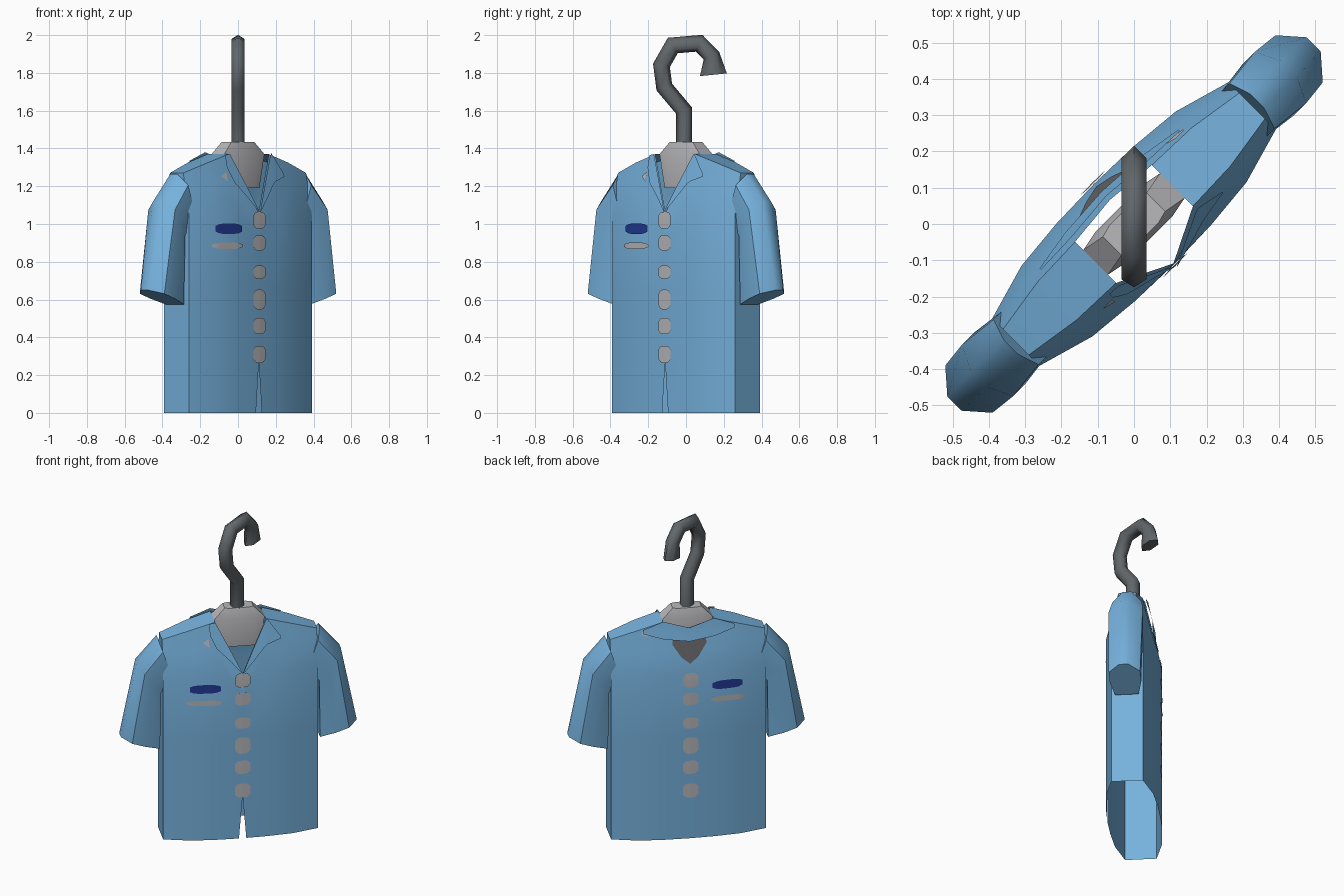
import bpy, bmesh, math
from mathutils import Vector

cube = bpy.data.objects.get("Cube")
if cube:
    bpy.data.objects.remove(cube, do_unlink=True)

TURN = math.radians(45)   # the shirt hangs at an angle to the hook


def material(name, rgb):
    m = bpy.data.materials.new(name)
    m.use_nodes = True
    m.diffuse_color = (*rgb, 1)
    m.node_tree.nodes["Principled BSDF"].inputs["Base Color"].default_value = (*rgb, 1)
    return m


CLOTH = material("shirt_blue", (0.18, 0.44, 0.72))
METAL = material("dark_metal", (0.12, 0.135, 0.145))
PALE = material("pale_grey", (0.48, 0.48, 0.5))
NAVY = material("badge_navy", (0.016, 0.042, 0.3))
SHADE = material("label_grey", (0.13, 0.13, 0.14))


def finish(bm, name, mat, turn=TURN, mirror=False, recalc=True, angle=40):
    bmesh.ops.remove_doubles(bm, verts=bm.verts, dist=0.0005)
    if recalc:
        bmesh.ops.recalc_face_normals(bm, faces=bm.faces)
    me = bpy.data.meshes.new(name)
    bm.to_mesh(me)
    bm.free()
    me.materials.append(mat)
    ob = bpy.data.objects.new(name, me)
    bpy.context.collection.objects.link(ob)
    ob.rotation_euler.z = turn
    if mirror:
        ob.modifiers.new("mirror", "MIRROR").merge_threshold = 0.002
    bpy.ops.object.select_all(action="DESELECT")
    ob.select_set(True)
    bpy.context.view_layer.objects.active = ob
    bpy.ops.object.shade_smooth_by_angle(angle=math.radians(angle))
    return ob


def loft(bm, rings, cap_start=True, cap_end=True):
    rows = [[bm.verts.new(p) for p in r] for r in rings]
    n = len(rows[0])
    for a, b in zip(rows, rows[1:]):
        for i in range(n):
            bm.faces.new((a[i], a[(i + 1) % n], b[(i + 1) % n], b[i]))
    if cap_start:
        bm.faces.new(rows[0][::-1])
    if cap_end:
        bm.faces.new(rows[-1])


# Shirt shape by column: x, half depth, shoulder height, shoulder half depth
COLS = [(0, .156, 1.37, .085), (.15, .152, 1.37, .08),
        (.3, .138, 1.325, .075), (.46, .092, 1.27, .05)]
FULL = 1.05


def depth(x, z):
    x = min(abs(x), .459)
    for a, b in zip(COLS, COLS[1:]):
        if x <= b[0]:
            t = (x - a[0]) / (b[0] - a[0])
            base, top, thin = (p + (q - p) * t for p, q in zip(a[1:], b[1:]))
            s = min(max((z - FULL) / (top - FULL), 0), 1)
            return base + (thin - base) * s


# Torso: front and back panels, joined at the sides and shoulders
bm = bmesh.new()
panels = {}
for side in (-1, 1):
    grid = []
    for x, _, top, _ in COLS:
        zs = [0, .27, .65, FULL, 1.2, top]
        if x == 0:
            zs = [0, .27, .65, .9, .98, 1.06] if side < 0 else zs[:-1] + [1.33]
        col = []
        for z in zs:
            px = .022 if x == 0 and z == 0 and side < 0 else x   # hem slit
            col.append(bm.verts.new((px, side * depth(x, z), z)))
        grid.append(col)
    for a, b in zip(grid, grid[1:]):
        for i in range(5):
            bm.faces.new((a[i], b[i], b[i + 1], a[i + 1]))
    panels[side] = grid
f, b = panels[-1], panels[1]
for i in range(5):
    bm.faces.new((f[3][i], b[3][i], b[3][i + 1], f[3][i + 1]))
for c in (1, 2):
    bm.faces.new((f[c][-1], f[c + 1][-1], b[c + 1][-1], b[c][-1]))
finish(bm, "shirt_torso", CLOTH, mirror=True, angle=50)

# Sleeves: inner and outer edge of each section, with its half depth
bm = bmesh.new()
SECTIONS = [((.475, .575), (.70, .65), .092), ((.47, .94), (.605, 1.12), .1),
            ((.40, 1.03), (.48, 1.265), .088)]
rings = []
for inner, outer, d in SECTIONS:
    ring = []
    for t, k in ((0, -.75), (.4, -1), (.75, -1), (1, -.3),
                 (1, .3), (.75, 1), (.4, 1), (0, .75)):
        ring.append((inner[0] + (outer[0] - inner[0]) * t, k * d,
                     inner[1] + (outer[1] - inner[1]) * t))
    rings.append(ring)
loft(bm, rings)
finish(bm, "sleeves", CLOTH, mirror=True, angle=50)


# Thin pieces that follow the cloth: a run of (x, low z, high z)
def patch(name, strip, mat, side=-1, lift=.006, rows=2):
    bm = bmesh.new()
    cols = []
    for x, lo, hi in strip:
        zs = [lo + (hi - lo) * i / rows for i in range(rows + 1)]
        cols.append([bm.verts.new((x, side * (depth(x, z) + lift), z)) for z in zs])
    for a, b in zip(cols, cols[1:]):
        for i in range(rows):
            quad = [a[i], b[i], b[i + 1], a[i + 1]]
            bm.faces.new(quad if side < 0 else quad[::-1])
    return finish(bm, name, mat, recalc=False)


def rounded(x0, x1, z, h, n=8, sag=.45):
    out = []
    for i in range(n + 1):
        t = i / n
        k = h / 2 * (1 - sag * abs(2 * t - 1) ** 4)
        out.append((x0 + (x1 - x0) * t, z - k, z + k))
    return out


# Buttons, badge and pocket trim on both panels
BUTTONS = [(1.02, .09), (.9, .08), (.745, .07), (.6, .105), (.46, .085), (.31, .09)]
for side, label in ((-1, "front"), (1, "back")):
    for n, (z, h) in enumerate(BUTTONS):
        patch(f"{label}_button_{n + 1}", rounded(-.045, .045, z, h), PALE, side)
    patch(label + "_badge", rounded(-.31, -.13, .975, .055), NAVY, side)
    patch(label + "_pocket_trim", rounded(-.33, -.12, .885, .034, sag=.7), PALE, side)
patch("right_collar_mark", [(-.225, 1.25, 1.255), (-.19, 1.225, 1.275)], PALE)
patch("left_shoulder_mark", [(.22, 1.3, 1.31), (.25, 1.29, 1.33), (.28, 1.3, 1.315)],
      PALE, 1)

# Collar: notched lapel, narrow lapel, band behind the neck and label below it
patch("left_lapel", [(0, 1.06, 1.065), (.07, 1.135, 1.21), (.14, 1.215, 1.35),
                     (.155, 1.225, 1.375), (.235, 1.25, 1.265)], CLOTH, lift=.014)
patch("right_lapel", [(-.185, 1.3, 1.365), (-.15, 1.22, 1.37), (-.07, 1.14, 1.21),
                      (0, 1.06, 1.065)], CLOTH, lift=.01)
patch("back_collar", [(-.27, 1.31, 1.335), (-.15, 1.275, 1.38), (0, 1.255, 1.335),
                      (.15, 1.275, 1.38), (.27, 1.31, 1.335)], CLOTH, 1, .016, 3)
patch("back_neck_label", [(-.1, 1.235, 1.27), (-.05, 1.16, 1.27), (0, 1.12, 1.27),
                          (.05, 1.16, 1.27), (.1, 1.235, 1.27)], SHADE, 1)

# Hanger block inside the neck
bm = bmesh.new()
rings = []
for z, w, d in ((1.19, .12, .05), (1.37, .15, .06), (1.435, .085, .045)):
    rings.append([(w, -d * .8, z), (w, d * .8, z), (w * .6, d, z), (-w * .6, d, z),
                  (-w, d * .8, z), (-w, -d * .8, z), (-w * .6, -d, z), (w * .6, -d, z)])
loft(bm, rings)
finish(bm, "hanger_block", PALE)

# Hook: six-sided rod along a bent path
PATH = [(-.01, 1.36), (-.01, 1.6), (-.115, 1.725), (-.13, 1.84), (-.07, 1.945),
        (.07, 1.957), (.135, 1.89), (.145, 1.79)]
pts = [Vector((0, y, z)) for y, z in PATH]
bm = bmesh.new()
rings = []
for i, p in enumerate(pts):
    d0 = (p - pts[max(i - 1, 0)]).normalized()
    d1 = (pts[min(i + 1, len(pts) - 1)] - p).normalized()
    t = (d0 + d1).normalized()
    side = Vector((0, -t.z, t.y))
    stretch = 1 / max(side.dot(Vector((0, -(d1 or d0).z, (d1 or d0).y))), .6)
    rings.append([p + side * (.043 * stretch * math.cos(k * math.pi / 3))
                  + Vector((.04 * math.sin(k * math.pi / 3), 0, 0)) for k in range(6)])
loft(bm, rings)
finish(bm, "hook", METAL, turn=0, angle=65)
